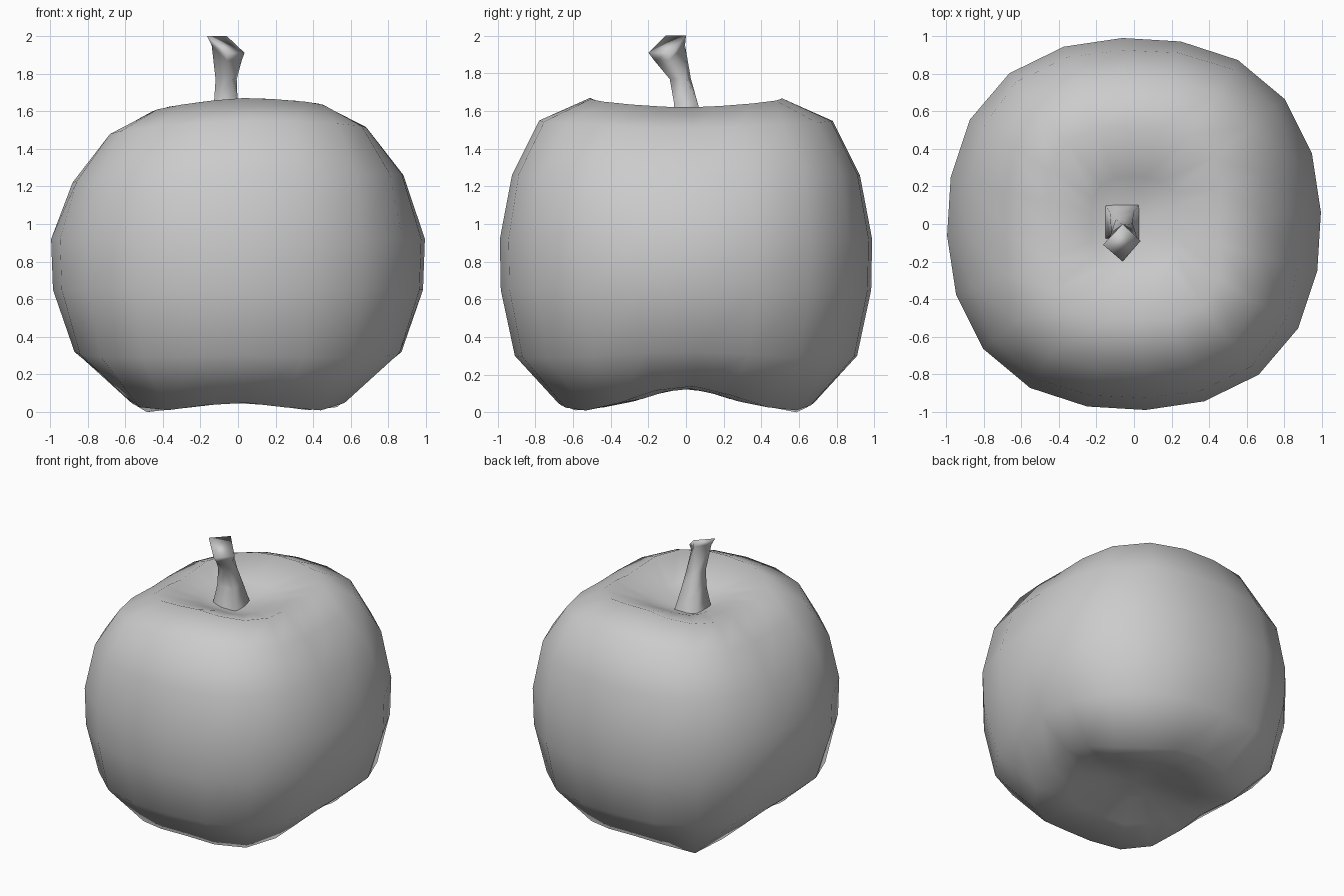
import bpy, bmesh, math
from mathutils import Vector

if "Cube" in bpy.data.objects:
    bpy.data.objects.remove(bpy.data.objects["Cube"])


def loft(name, rings, bottom=None, top=None):
    """Skin a stack of closed rings; the ends are a point, or open bottom / flat top."""
    bm = bmesh.new()
    rows = [[bm.verts.new(p) for p in ring] for ring in rings]
    n = len(rows[0])
    for lo, hi in zip(rows, rows[1:]):
        for i in range(n):
            j = (i + 1) % n
            bm.faces.new((lo[i], lo[j], hi[j], hi[i]))
    for row, tip in ((rows[0], bottom), (rows[-1], top)):
        if tip is not None:
            v = bm.verts.new(tip)
            for i in range(n):
                bm.faces.new((row[i], row[(i + 1) % n], v))
    if top is None:
        bm.faces.new(rows[-1])
    bmesh.ops.recalc_face_normals(bm, faces=bm.faces)
    for f in bm.faces:
        f.smooth = True
    mesh = bpy.data.meshes.new(name)
    bm.to_mesh(mesh)
    bm.free()
    ob = bpy.data.objects.new(name, mesh)
    bpy.context.collection.objects.link(ob)
    return ob


# Apple body: side profile (r, z) blended into front/back profile (r, z),
# then how far the diagonal lobes hang down and how much they bulge out
profile = [
    (0.20, 0.14, 0.20, 0.13, 0.0, 0.0),
    (0.42, 0.125, 0.40, 0.08, 0.05, 0.05),
    (0.63, 0.14, 0.68, 0.05, 0.08, 0.05),
    (0.87, 0.32, 0.91, 0.30, 0.02, 0.07),
    (0.985, 0.65, 0.985, 0.65, 0.0, 0.05),
    (0.995, 0.92, 0.99, 0.92, 0.0, 0.05),
    (0.88, 1.26, 0.925, 1.26, -0.01, 0.085),
    (0.68, 1.51, 0.78, 1.55, 0.0, 0.12),
    (0.45, 1.62, 0.51, 1.67, 0.0, 0.18),
    (0.22, 1.54, 0.25, 1.56, 0.0, 0.15),
]
SIDES = 20
rings = []
for rx, zx, ry, zy, lobe, bulge in profile:
    ring = []
    for i in range(SIDES):
        a = 2 * math.pi * (i + 0.2) / SIDES
        s = math.sin(a) ** 2
        diag = math.sin(2 * a) ** 2
        r = (rx * (1 - s) + ry * s) * (1 + bulge * diag)
        z = zx * (1 - s) + zy * s - lobe * diag
        # left shoulder slopes a little lower
        if z > 1.2 and r > 0.4:
            z -= 0.04 * max(0, -math.cos(a))
        # stray low point at the back left foot
        if lobe == 0.08 and i == 7:
            r, z = 0.76, 0.0
        ring.append((r * math.cos(a), r * math.sin(a), max(z, 0)))
    rings.append(ring)
loft("apple_body", rings, (0, 0, 0.145), (-0.05, 0, 1.46))


# Stem: flared square base, thin twisted neck, slanted tip
def square(x, y, z, half, turn):
    r = half * math.sqrt(2)
    return [Vector((x + r * math.cos(turn + k * math.pi / 2),
                    y + r * math.sin(turn + k * math.pi / 2), z)) for k in range(4)]


stem = [
    square(-0.065, 0.015, 1.46, 0.097, math.pi / 4),
    square(-0.065, 0.0, 1.64, 0.063, math.pi / 4),
    square(-0.063, -0.03, 1.77, 0.046, math.pi / 6),
    [(0.02, -0.09, 1.87), (-0.06, -0.005, 1.95), (-0.14, -0.1, 1.95), (-0.06, -0.17, 1.87)],
    [(0.035, -0.09, 1.91), (-0.06, 0.0, 2.0), (-0.165, -0.11, 2.0), (-0.06, -0.2, 1.91)],
]
loft("stem", stem)
